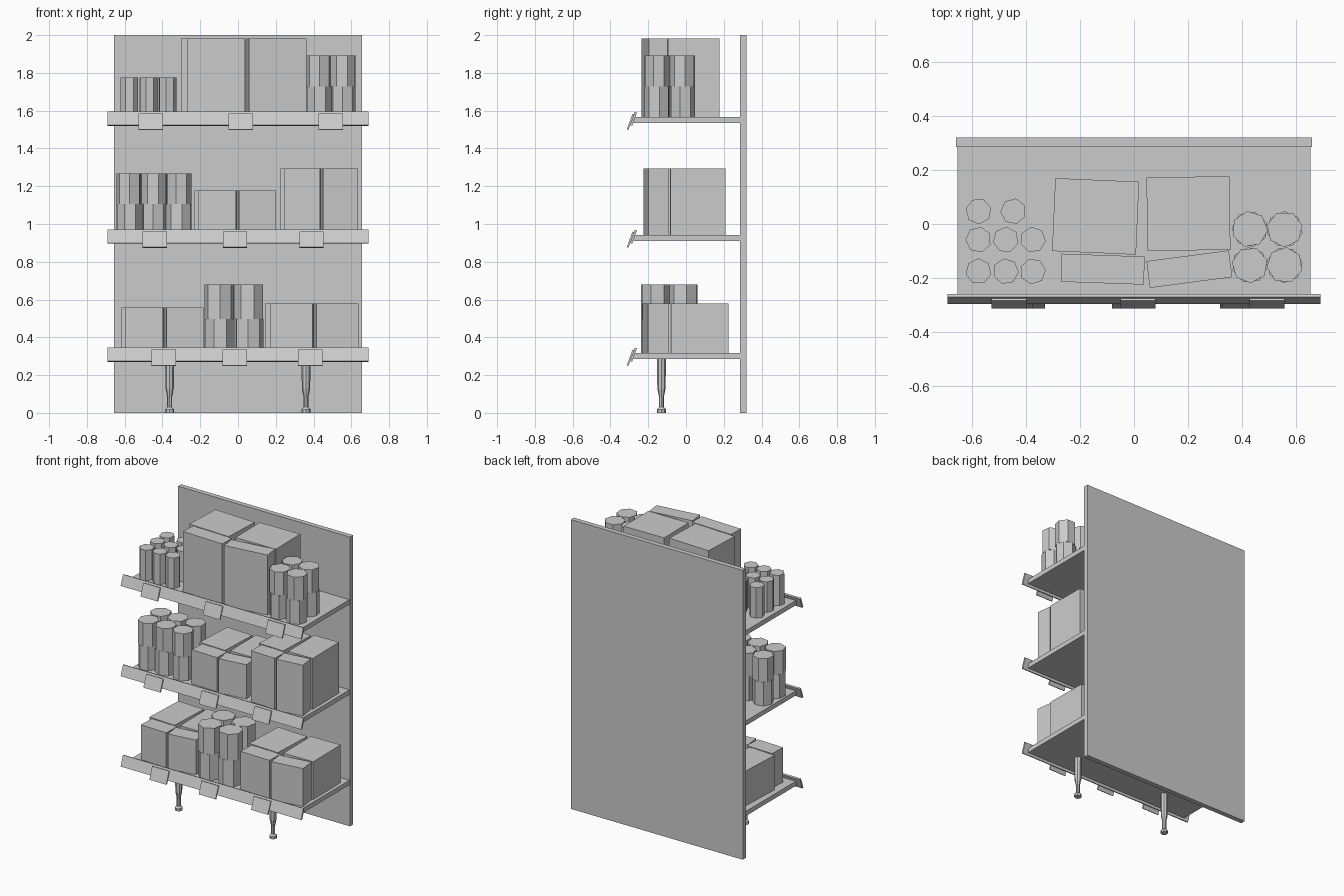
import bpy, bmesh, math
from mathutils import Matrix

if "Cube" in bpy.data.objects:
    bpy.data.objects.remove(bpy.data.objects["Cube"], do_unlink=True)

grey = bpy.data.materials.new("light grey")
grey.use_nodes = True
colour = (0.6, 0.6, 0.6, 1)
grey.diffuse_color = colour
grey.node_tree.nodes["Principled BSDF"].inputs["Base Color"].default_value = colour


def finish(name, bm):
    bmesh.ops.recalc_face_normals(bm, faces=bm.faces)
    mesh = bpy.data.meshes.new(name)
    bm.to_mesh(mesh)
    bm.free()
    mesh.materials.append(grey)
    obj = bpy.data.objects.new(name, mesh)
    bpy.context.collection.objects.link(obj)
    return obj


def box(name, centre, size, turn=0, tilt=0):
    bm = bmesh.new()
    bmesh.ops.create_cube(bm, size=1)
    bm.transform(Matrix.Translation(centre)
                 @ Matrix.Rotation(math.radians(turn), 4, "Z")
                 @ Matrix.Rotation(math.radians(tilt), 4, "X")
                 @ Matrix.Diagonal((*size, 1)))
    return finish(name, bm)


def can(name, x, y, z, radius, height, turn):
    bm = bmesh.new()
    bmesh.ops.create_cone(bm, cap_ends=True, segments=7, radius1=radius,
                          radius2=radius, depth=height)
    bm.transform(Matrix.Translation((x, y, z + height / 2))
                 @ Matrix.Rotation(math.radians(turn), 4, "Z"))
    return finish(name, bm)


def can_stacks(name, xs, ys, z, radius, height):
    # Two cans per stack, each turned a little differently
    for i, x in enumerate(xs):
        for j, y in enumerate(ys):
            for level in range(2):
                can(name, x, y, z + level * height, radius, height,
                    17 * i + 31 * j + 24 * level + 5)


def box_group(name, x, y, z, width, depth, height):
    # Two deep boxes behind two shallow ones; fractions of the group size
    layout = [(-0.265, 0.14, 0.47, 0.65, -2.5), (0.255, 0.165, 0.465, 0.655, 0.7),
              (-0.225, -0.33, 0.465, 0.25, -2), (0.26, -0.33, 0.465, 0.24, 7.5)]
    for dx, dy, w, d, turn in layout:
        box(name, (x + dx * width, y + dy * depth, z + height / 2),
            (w * width, d * depth, height), turn)


# Back board
box("back_board", (0, 0.302, 1), (1.315, 0.034, 2))

# Shelves with tilted front rail and label plates
shelves = {"bottom": (0.317, (-0.394, -0.017, 0.383)),
           "middle": (0.942, (-0.44, -0.016, 0.389)),
           "top": (1.566, (-0.462, 0.015, 0.492))}
for level, (z, labels) in shelves.items():
    box(level + "_shelf", (0, 0.004, z - 0.016), (1.305, 0.562, 0.032))
    box(level + "_front_rail", (0, -0.278, z - 0.009), (1.38, 0.012, 0.075), tilt=-20)
    for x in labels:
        box(level + "_label_plate", (x, -0.294, z - 0.025), (0.129, 0.009, 0.088), tilt=-20)
low, mid, high = (s[0] for s in shelves.values())

# Stacked boxes
box_group("top_box", 0.033, -0.03, high, 0.66, 0.415, 0.415)
box_group("middle_left_box", -0.013, -0.012, mid, 0.425, 0.435, 0.236)
box_group("middle_right_box", 0.432, -0.012, mid, 0.402, 0.445, 0.352)
box_group("bottom_left_box", -0.398, -0.006, low, 0.425, 0.46, 0.24)
box_group("bottom_right_box", 0.393, -0.006, low, 0.485, 0.465, 0.262)

# Small single cans, with one gap in the back row
for row, y in enumerate((-0.175, -0.058, 0.047)):
    for x in (-0.575, -0.474, -0.374) if row < 2 else (-0.575, -0.446):
        can("small_can", x, y, high, 0.048, 0.21, 40 * row + 90 * x)

# Large stacked cans
can_stacks("top_can", (0.428, 0.557), (-0.152, -0.019), high, 0.067, 0.163)
can_stacks("middle_can", (-0.577, -0.445, -0.313), (-0.152, -0.019), mid, 0.067, 0.163)
can_stacks("bottom_can", (-0.1, 0.057), (-0.16, -0.015), low, 0.078, 0.181)

# Turned front legs: lathe profile of radius and height
profile = [(0, 0), (0.024, 0), (0.024, 0.018), (0.013, 0.03), (0.013, 0.085),
           (0.022, 0.13), (0.024, 0.29), (0, 0.29)]
for name, x in (("right_leg", -0.362), ("left_leg", 0.36)):
    bm = bmesh.new()
    points = [bm.verts.new((r, 0, z)) for r, z in profile]
    edges = [bm.edges.new(pair) for pair in zip(points, points[1:])]
    bmesh.ops.spin(bm, geom=points + edges, cent=(0, 0, 0), axis=(0, 0, 1),
                   angle=math.tau, steps=8)
    bmesh.ops.remove_doubles(bm, verts=bm.verts, dist=0.0005)
    bm.transform(Matrix.Translation((x, -0.13, 0)))
    finish(name, bm)
